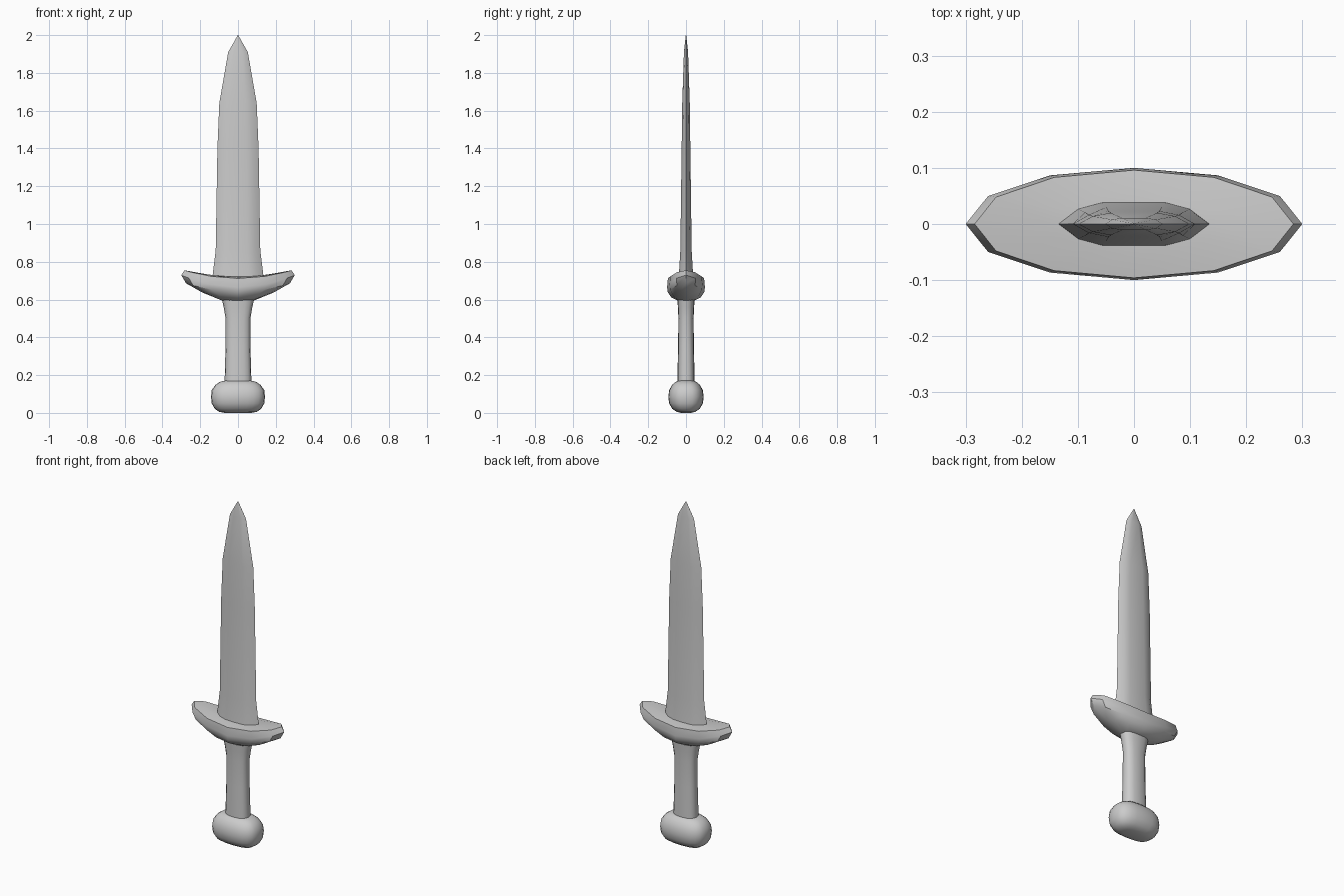
import bpy, bmesh
from math import cos, sin, tau, radians, copysign

if "Cube" in bpy.data.objects:
    bpy.data.objects.remove(bpy.data.objects["Cube"])


def loft(name, rings, angle):
    """Skin a stack of closed rings, cap both ends, smooth by angle."""
    bm = bmesh.new()
    loops = [[bm.verts.new(p) for p in ring] for ring in rings]
    for a, b in zip(loops, loops[1:]):
        for i in range(len(a)):
            j = (i + 1) % len(a)
            bm.faces.new((a[i], a[j], b[j], b[i]))
    bm.faces.new(loops[0][::-1])
    bm.faces.new(loops[-1])
    bmesh.ops.recalc_face_normals(bm, faces=bm.faces)
    mesh = bpy.data.meshes.new(name)
    bm.to_mesh(mesh)
    bm.free()
    ob = bpy.data.objects.new(name, mesh)
    bpy.context.collection.objects.link(ob)
    bpy.ops.object.select_all(action='DESELECT')
    bpy.context.view_layer.objects.active = ob
    ob.select_set(True)
    bpy.ops.object.shade_smooth_by_angle(angle=radians(angle))
    return ob


def oval(z, rx, ry, n=12, power=1.0, rise=0.0):
    """Oval ring; power < 1 squares it off, rise lifts its x ends."""
    pts = []
    for i in range(n):
        c, s = cos(tau * i / n), sin(tau * i / n)
        if abs(c) < 1e-6:
            c = 0
        if abs(s) < 1e-6:
            s = 0
        pts.append((rx * copysign(abs(c) ** power, c),
                    ry * copysign(abs(s) ** power, s), z + rise * c * c))
    return pts


def blade_section(z, w, t):
    """Flat centre with two bevels per side running to sharp edges."""
    half = [(1, 0), (0.74, 0.7), (0.42, 1), (-0.42, 1), (-0.74, 0.7)]
    return [(s * x * w, s * y * t, z) for s in (1, -1) for x, y in half]


# Blade: z, half width, half thickness
loft("blade", [blade_section(*r) for r in (
    (0.69, 0.138, 0.040), (0.74, 0.133, 0.037), (0.86, 0.118, 0.030),
    (1.40, 0.109, 0.023), (1.64, 0.099, 0.020), (1.91, 0.052, 0.011),
    (2.00, 0.001, 0.001))], 25)

# Crossguard: twelve-sided boat shape with upturned ends
loft("crossguard", [oval(*r[:3], rise=r[3]) for r in (
    (0.595, 0.085, 0.045, 0.0), (0.612, 0.19, 0.078, 0.026),
    (0.640, 0.275, 0.097, 0.046), (0.665, 0.300, 0.100, 0.064),
    (0.712, 0.284, 0.096, 0.043), (0.720, 0.15, 0.055, 0.010),
    (0.722, 0.05, 0.02, 0.0))], 35)

# Grip: flares into the guard
loft("grip", [oval(z, x, y, 16, 0.8) for z, x, y in (
    (0.14, 0.072, 0.046), (0.20, 0.070, 0.045), (0.35, 0.066, 0.042),
    (0.50, 0.066, 0.040), (0.56, 0.076, 0.043), (0.61, 0.087, 0.046))], 40)

# Pommel: soft rounded block
loft("pommel", [oval(z, x, y, 24, 0.75) for z, x, y in (
    (0.000, 0.070, 0.025), (0.006, 0.100, 0.050), (0.022, 0.123, 0.073),
    (0.050, 0.139, 0.089), (0.085, 0.143, 0.094), (0.120, 0.139, 0.089),
    (0.148, 0.120, 0.074), (0.164, 0.097, 0.056), (0.171, 0.068, 0.040))], 60)
